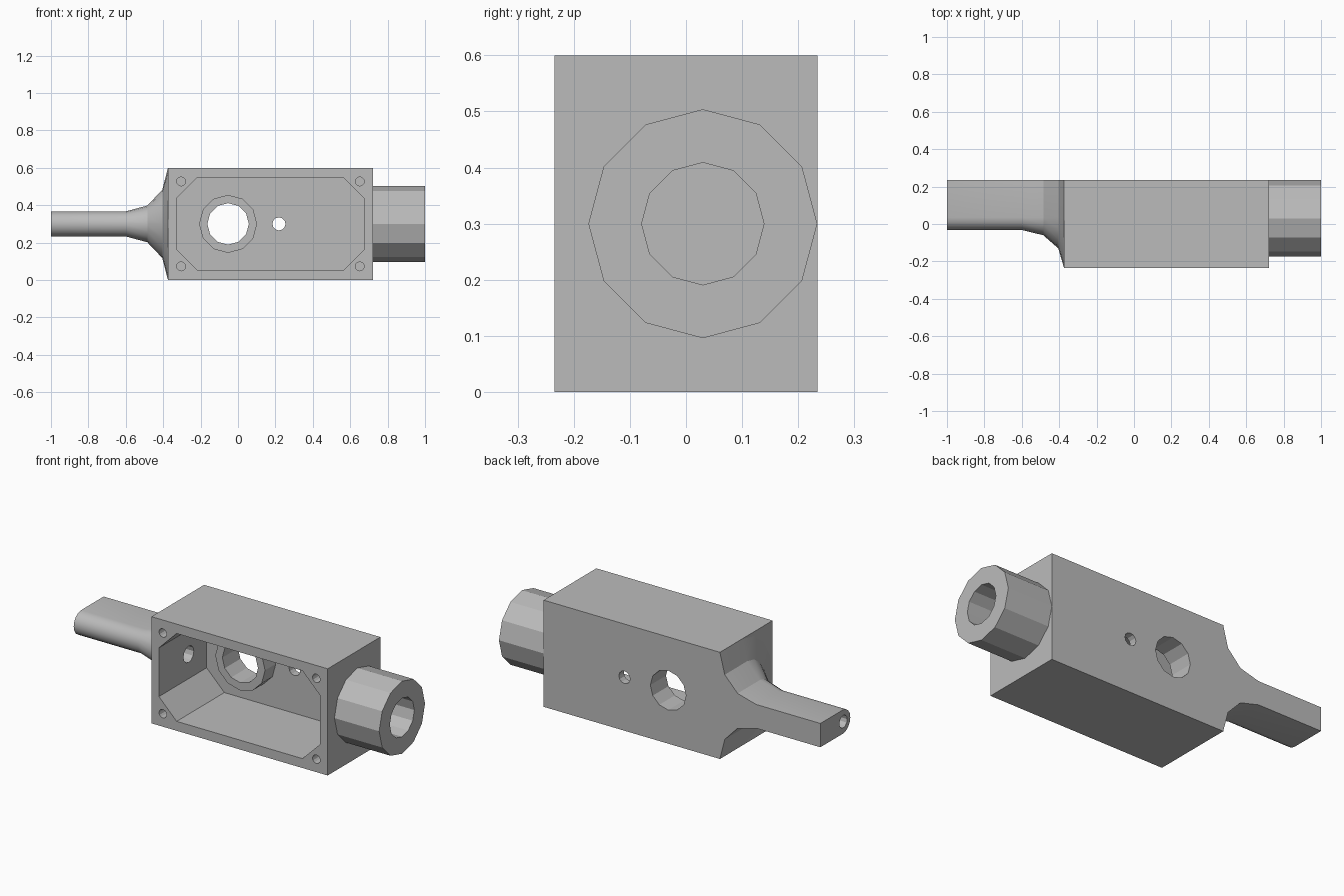
import bpy
import bmesh
from math import cos, sin, pi, radians
from mathutils import Matrix, Vector

cube = bpy.data.objects.get("Cube")
if cube:
    bpy.data.objects.remove(cube, do_unlink=True)

grey = bpy.data.materials.new("plain grey")
grey.use_nodes = True
COLOUR = (0.5, 0.5, 0.5, 1)
grey.diffuse_color = COLOUR
grey.node_tree.nodes["Principled BSDF"].inputs["Base Color"].default_value = COLOUR

MID = 0.3        # height of the long axis
AXIS_Y = 0.03    # depth of the long axis
BACK = 0.234
LEFT, RIGHT = -0.375, 0.722


def loft(name, rings):
    """Closed solid through a list of matching rings of points."""
    bm = bmesh.new()
    loops = [[bm.verts.new(p) for p in ring] for ring in rings]
    n = len(loops[0])
    for a, b in zip(loops, loops[1:]):
        for i in range(n):
            j = (i + 1) % n
            bm.faces.new((a[i], a[j], b[j], b[i]))
    bm.faces.new(loops[0][::-1])
    bm.faces.new(loops[-1])
    bmesh.ops.recalc_face_normals(bm, faces=bm.faces)
    mesh = bpy.data.meshes.new(name)
    bm.to_mesh(mesh)
    bm.free()
    mesh.materials.append(grey)
    obj = bpy.data.objects.new(name, mesh)
    bpy.context.collection.objects.link(obj)
    return obj


def rod_x(name, x0, x1, r):
    """Twelve-sided rod on the long axis."""
    angles = [i * pi / 6 for i in range(12)]
    return loft(name, [[(x, AXIS_Y + r * cos(a), MID + r * sin(a)) for a in angles]
                       for x in (x0, x1)])


def rod_y(name, x, z, y0, y1, r):
    """Twelve-sided rod running front to back."""
    angles = [i * pi / 6 for i in range(12)]
    return loft(name, [[(x + r * cos(a), y, z + r * sin(a)) for a in angles]
                       for y in (y0, y1)])


def block(name, x0, x1, y0, y1, z0, z1, c=0.0):
    """Box whose front outline may have chamfered corners."""
    outline = [(x0, z0), (x1, z0), (x1, z1), (x0, z1)]
    if c:
        outline = [(x0 + c, z0), (x1 - c, z0), (x1, z0 + c), (x1, z1 - c),
                   (x1 - c, z1), (x0 + c, z1), (x0, z1 - c), (x0, z0 + c)]
    return loft(name, [[(x, y, z) for x, z in outline] for y in (y0, y1)])


def combine(target, tool, operation="DIFFERENCE", keep=False):
    mod = target.modifiers.new("cut", "BOOLEAN")
    mod.operation = operation
    mod.solver = "EXACT"
    mod.object = tool
    bpy.context.view_layer.objects.active = target
    bpy.ops.object.modifier_apply(modifier=mod.name)
    if not keep:
        bpy.data.objects.remove(tool, do_unlink=True)


# Housing: open at the front, with chamfered inner corners
housing = block("housing", LEFT, RIGHT, -BACK, BACK, 0, 0.6)
combine(housing, block("cavity", -0.328, 0.675, -0.3, 0.19, 0.053, 0.547, 0.11))

# Raised ring inside the back wall, then its hole and the small hole
combine(housing, rod_y("ring", -0.053, MID, 0.095, 0.21, 0.155), "UNION")
combine(housing, rod_y("large_hole", -0.053, MID, 0, 0.3, 0.111))
combine(housing, rod_y("small_hole", 0.219, MID, 0.1, 0.3, 0.035))

# Screw holes in the front corners
for x in (-0.304, 0.651):
    for z in (0.073, 0.527):
        combine(housing, rod_y("screw_hole", x, z, -0.3, -0.03, 0.024))

# Handle: rounded front, flat back, flaring out to meet the housing
SEGMENTS = 8


def handle_ring(x, half, front):
    ring = [(x, BACK, MID + half)]
    for i in range(SEGMENTS + 1):
        a = pi / 2 - pi * i / SEGMENTS
        ring.append((x, AXIS_Y + 0.005 - (AXIS_Y + 0.005 - front) * cos(a),
                     MID + half * sin(a)))
    ring.append((x, BACK, MID - half))
    return ring


stations = [(-1, 0.067, -0.032), (-0.6, 0.067, -0.032), (-0.485, 0.098, -0.06),
            (-0.405, 0.182, -0.13), (LEFT, 0.298, -0.232)]
handle = loft("handle", [handle_ring(*s) for s in stations])

# Stepped bore from the handle tip into the cavity
for x0, x1, r in ((-1.1, -0.2, 0.035), (-0.6, -0.2, 0.046)):
    bore = rod_x("bore", x0, x1, r)
    combine(handle, bore, keep=True)
    combine(housing, bore)

# Socket: blind twelve-sided tube on the other end
socket = rod_x("socket", RIGHT, 1, 0.204)
combine(socket, rod_x("socket_bore", RIGHT + 0.002, 1.1, 0.109))

for obj in (housing, handle, socket):
    bpy.ops.object.select_all(action="DESELECT")
    obj.select_set(True)
    bpy.context.view_layer.objects.active = obj
    bpy.ops.object.shade_smooth_by_angle(angle=radians(25))
